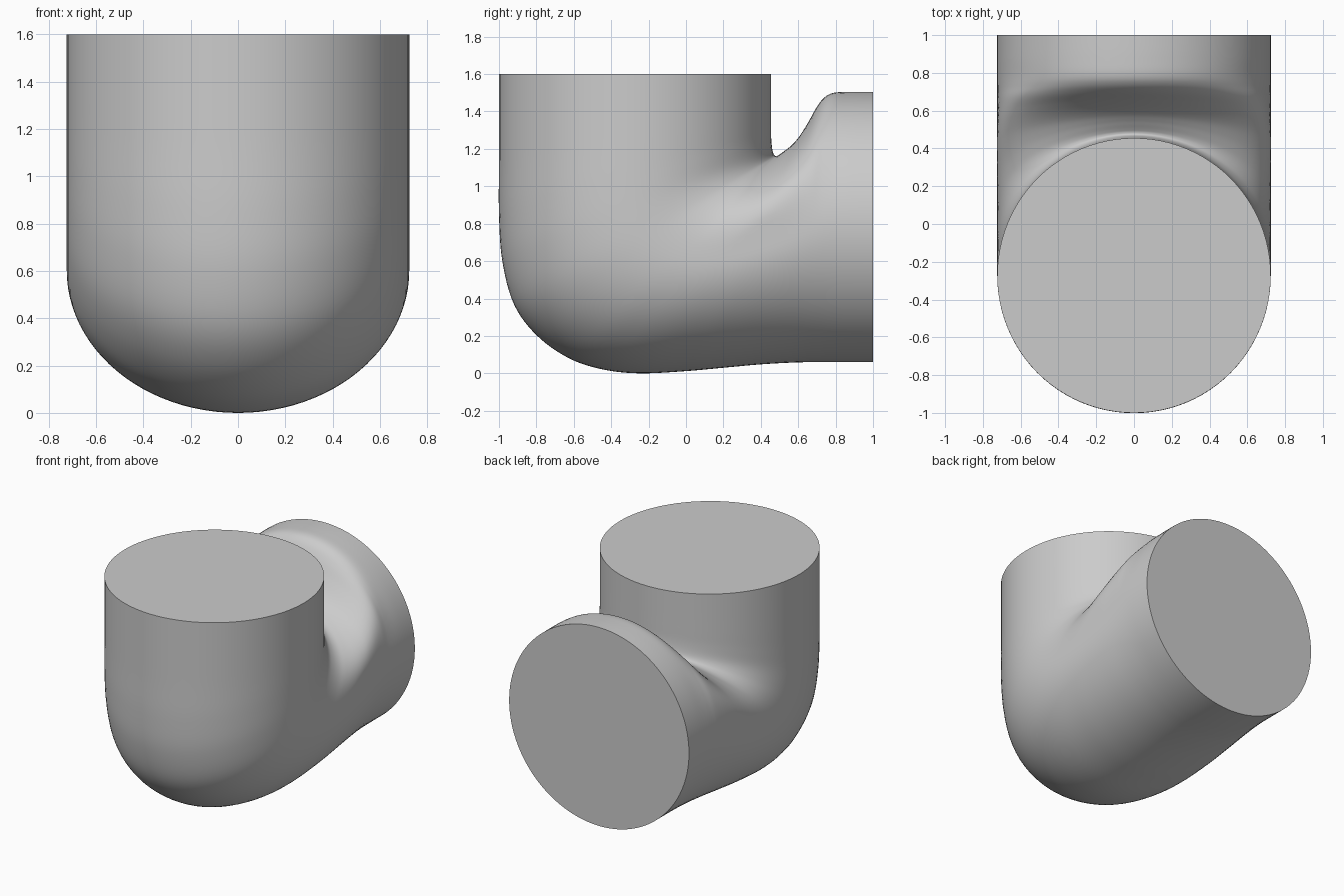
import bpy, bmesh, math
from mathutils import Vector

if "Cube" in bpy.data.objects:
    bpy.data.objects.remove(bpy.data.objects["Cube"])

# Ring stations down the pipe: inner bend point (y, z), outer bend point (y, z), squareness of inner half
STATIONS = [
    (.455, 1.60, -1.0, 1.60, 0), (.455, 1.35, -1.0, 1.15, 0), (.456, 1.25, -1.0, .85, 0),
    (.463, 1.19, -.982, .60, .0), (.473, 1.165, -.92, .37, .05), (.487, 1.163, -.80, .205, .1),
    (.503, 1.172, -.63, .083, .15), (.525, 1.188, -.45, .022, .2), (.55, 1.207, -.25, .0, .25),
    (.58, 1.235, 0, .012, .3), (.615, 1.28, .2, .03, .3), (.655, 1.345, .4, .048, .25),
    (.70, 1.425, .58, .058, .15), (.74, 1.475, .7, .06, .05), (.79, 1.50, .79, .06, 0),
    (.88, 1.505, .88, .06, 0), (1.0, 1.505, 1.0, .06, 0),
]
HALF_WIDTH = .724
SEGMENTS = 96
STEPS = 6


def spline(i, t):
    """Catmull-Rom interpolation between stations i and i + 1."""
    last = len(STATIONS) - 1
    a, b, c, d = (Vector(STATIONS[min(max(k, 0), last)]) for k in range(i - 1, i + 3))
    return .5 * (2 * b + (c - a) * t + (2 * a - 5 * b + 4 * c - d) * t**2
                 + (3 * b - a - 3 * c + d) * t**3)


def ring(bm, s):
    iy, iz, oy, oz, square = s
    verts = []
    for k in range(SEGMENTS):
        a = 2 * math.pi * k / SEGMENTS
        c, w = math.cos(a), math.sin(a)
        # fuller shoulders beside the inner bend
        if c > 0:
            w *= 1 + square * c * c * w * w * 2
            w = max(-1, min(1, w))
        verts.append(bm.verts.new((HALF_WIDTH * w,
                                   (iy + oy) / 2 + c * (iy - oy) / 2,
                                   (iz + oz) / 2 + c * (iz - oz) / 2)))
    return verts


# Elbow body: lofted rings closed by a flat cap at each end
bm = bmesh.new()
rings = [ring(bm, spline(i, j / STEPS))
         for i in range(len(STATIONS) - 1) for j in range(STEPS)]
rings.append(ring(bm, STATIONS[-1]))
for r, q in zip(rings, rings[1:]):
    for k in range(SEGMENTS):
        n = (k + 1) % SEGMENTS
        bm.faces.new((r[k], r[n], q[n], q[k]))
bm.faces.new(rings[0])
bm.faces.new(rings[-1])
bmesh.ops.recalc_face_normals(bm, faces=bm.faces)
mesh = bpy.data.meshes.new("pipe_elbow")
bm.to_mesh(mesh)
bm.free()
elbow = bpy.data.objects.new("pipe_elbow", mesh)
bpy.context.collection.objects.link(elbow)
bpy.context.view_layer.objects.active = elbow
elbow.select_set(True)
bpy.ops.object.shade_smooth_by_angle(angle=math.radians(50))
